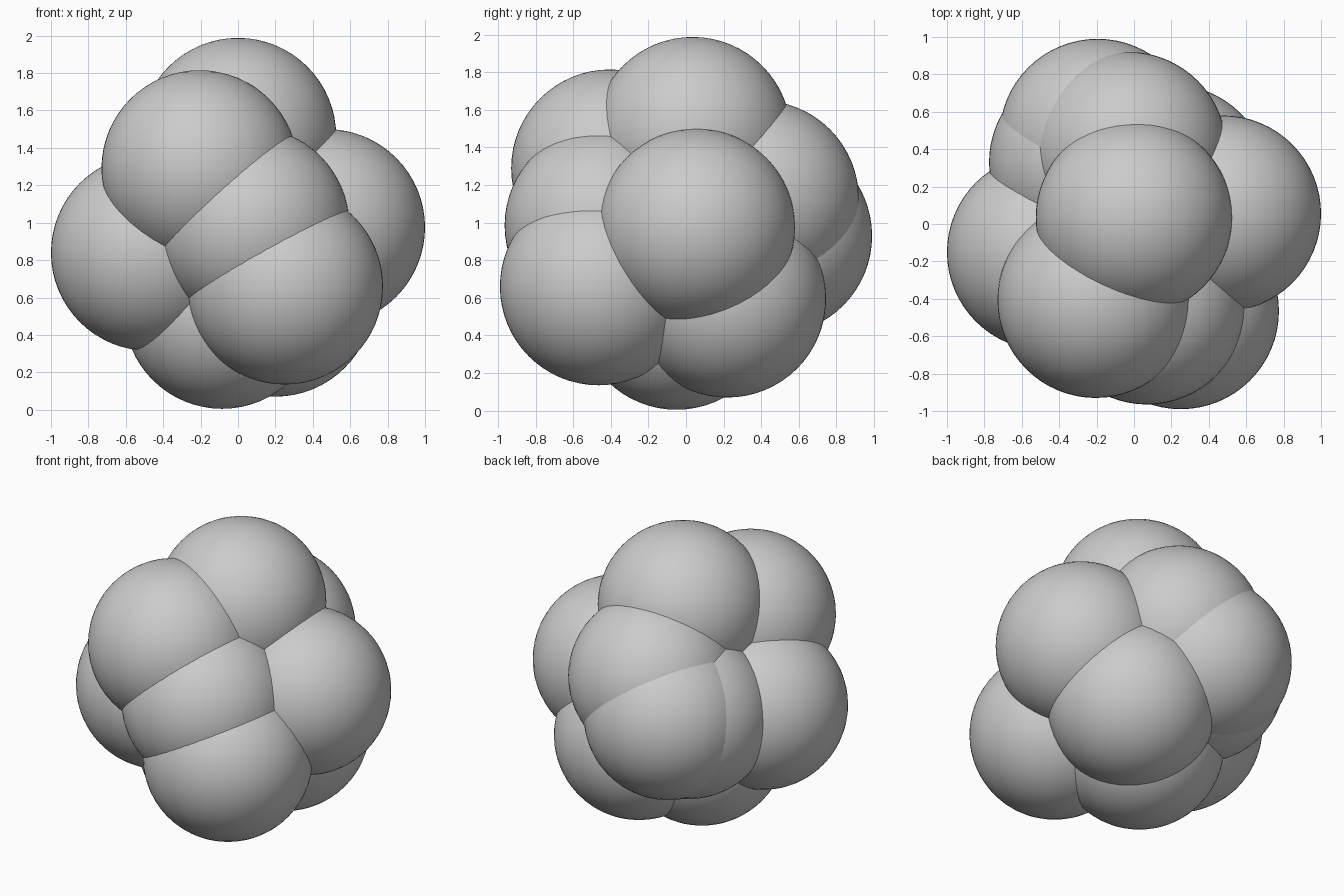
import bpy

# Remove the default object
cube = bpy.data.objects.get("Cube")
if cube:
    bpy.data.objects.remove(cube, do_unlink=True)

RADIUS = 0.525

# Single flat colour
grey = bpy.data.materials.new("light_grey")
grey.use_nodes = True
colour = (0.6, 0.6, 0.6, 1.0)
grey.diffuse_color = colour
grey.node_tree.nodes["Principled BSDF"].inputs["Base Color"].default_value = colour


def ball(name, centre):
    """Smooth sphere of the shared radius."""
    bpy.ops.mesh.primitive_uv_sphere_add(
        segments=64, ring_count=32, radius=RADIUS, location=centre)
    obj = bpy.context.object
    obj.name = name
    obj.data.name = name
    obj.data.materials.append(grey)
    bpy.ops.object.shade_smooth()
    return obj


# Cluster of equal overlapping balls
BALLS = {
    "top_ball": (0.0, 0.035, 1.463),
    "upper_front_ball": (-0.205, -0.405, 1.29),
    "middle_front_ball": (0.07, -0.44, 0.985),
    "lower_front_ball": (0.25, -0.465, 0.66),
    "negative_x_side_ball": (-0.475, -0.15, 0.84),
    "positive_x_side_ball": (0.475, 0.055, 0.975),
    "bottom_ball": (-0.085, -0.05, 0.53),
    "lower_back_ball": (0.2, 0.22, 0.595),
    "upper_back_ball": (-0.03, 0.395, 1.125),
    "middle_back_ball": (-0.195, 0.465, 0.93),
    "back_corner_ball": (-0.25, 0.33, 0.90),
}

for name, centre in BALLS.items():
    ball(name, centre)
